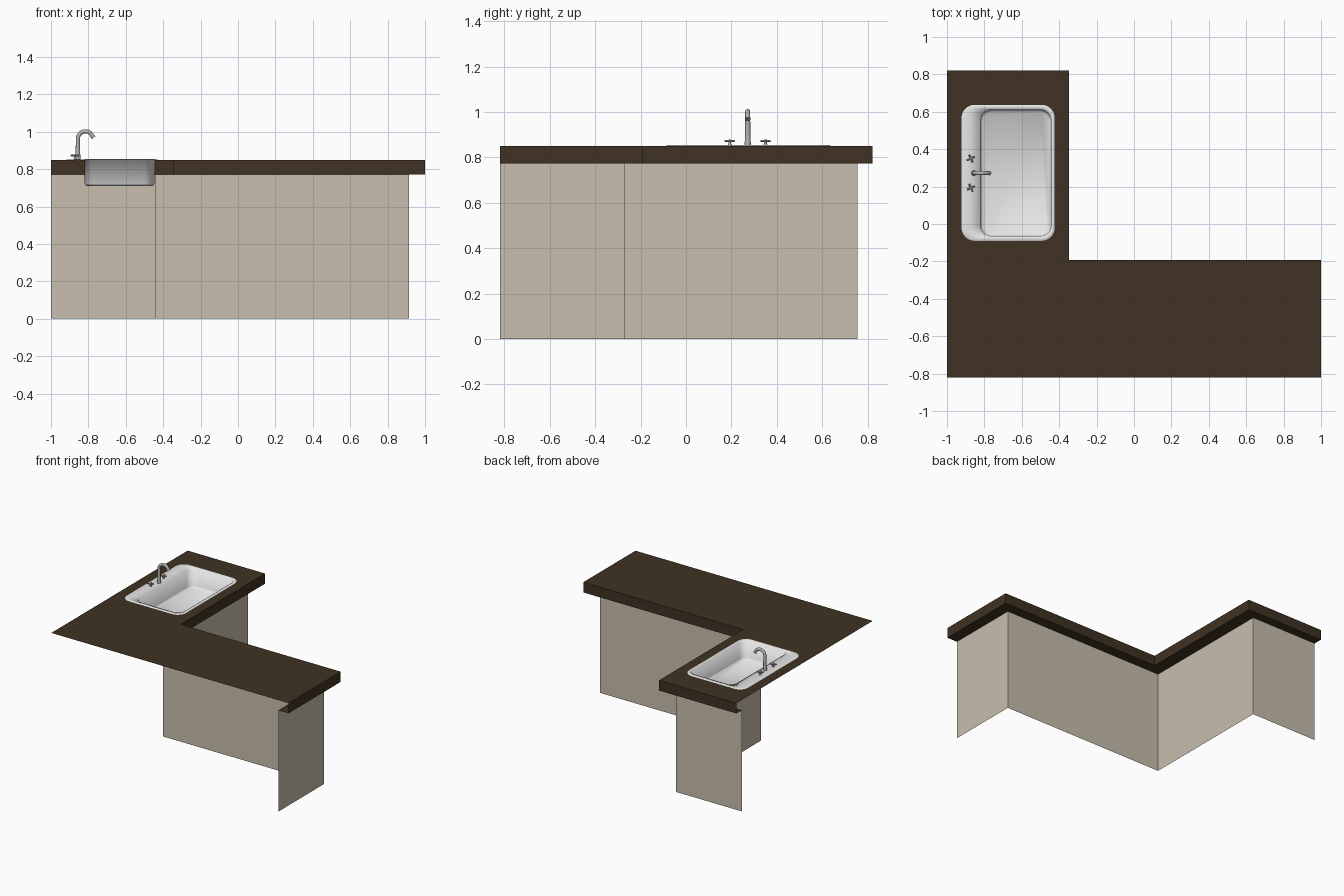
import bpy, bmesh, math
from mathutils import Matrix, Vector

if "Cube" in bpy.data.objects:
    bpy.data.objects.remove(bpy.data.objects["Cube"])


def material(name, rgb):
    m = bpy.data.materials.new(name)
    m.diffuse_color = (*rgb, 1)
    m.use_nodes = True
    m.node_tree.nodes["Principled BSDF"].inputs["Base Color"].default_value = m.diffuse_color
    return m


BROWN = material("dark brown", (0.050, 0.032, 0.016))
BEIGE = material("beige", (0.58, 0.52, 0.42))
WHITE = material("sink white", (0.80, 0.80, 0.80))
METAL = material("metal grey", (0.45, 0.45, 0.43))

TOP, UNDER = 0.85, 0.772
# open paths along the visible sides: counter edge and cabinet panels
EDGE = [(1, -0.82), (1, -0.192), (-0.348, -0.192), (-0.348, 0.822), (-1, 0.822)]
PANEL = [(0.914, -0.82), (0.914, -0.27), (-0.444, -0.27), (-0.444, 0.755), (-1, 0.755)]


def finish(bm, name, mat, smooth=False):
    me = bpy.data.meshes.new(name)
    bm.to_mesh(me)
    bm.free()
    ob = bpy.data.objects.new(name, me)
    bpy.context.collection.objects.link(ob)
    me.materials.append(mat)
    for p in me.polygons:
        p.use_smooth = smooth
    return ob


def loop(bm, pts, z):
    return [bm.verts.new((x, y, z)) for x, y in pts]


def bridge(bm, a, b, closed=False):
    n = len(a)
    for i in range(n if closed else n - 1):
        j = (i + 1) % n
        bm.faces.new((a[i], a[j], b[j], b[i]))


def rounded(x0, x1, y0, y1, r, seg=8):
    pts = []
    for k, (cx, cy) in enumerate([(x1 - r, y1 - r), (x0 + r, y1 - r), (x0 + r, y0 + r), (x1 - r, y0 + r)]):
        for i in range(seg + 1):
            a = math.pi / 2 * (k + i / seg)
            pts.append((cx + r * math.cos(a), cy + r * math.sin(a)))
    return pts


# countertop surface with an opening for the sink
bm = bmesh.new()
edges = []
for pts in (EDGE + [(-1, -0.82)], rounded(-0.828, -0.436, -0.072, 0.618, 0.06)):
    v = loop(bm, pts, TOP)
    edges += [bm.edges.new((v[i], v[(i + 1) % len(v)])) for i in range(len(v))]
bmesh.ops.triangle_fill(bm, use_beauty=True, edges=edges, normal=(0, 0, 1))
for f in bm.faces:
    f.normal_update()
    if f.normal.z < 0:
        f.normal_flip()
finish(bm, "countertop", BROWN)

# countertop edge band and overhang underside (wall sides stay open)
bm = bmesh.new()
low = loop(bm, EDGE, UNDER)
bridge(bm, low, loop(bm, EDGE, TOP))
bridge(bm, loop(bm, PANEL, UNDER), low)
bmesh.ops.remove_doubles(bm, verts=bm.verts, dist=1e-5)
finish(bm, "countertop_edge", BROWN)

# cabinet panels
bm = bmesh.new()
bridge(bm, loop(bm, PANEL, 0), loop(bm, PANEL, UNDER))
finish(bm, "cabinet_panels", BEIGE)

# sink: thin rim, basin wall and floor in one smooth shell
bm = bmesh.new()
rings = [
    loop(bm, rounded(-0.922, -0.424, -0.09, 0.637, 0.07), 0.8505),
    loop(bm, rounded(-0.915, -0.430, -0.083, 0.630, 0.065), 0.854),
    loop(bm, rounded(-0.820, -0.444, -0.064, 0.610, 0.055), 0.854),
    loop(bm, rounded(-0.820, -0.446, -0.062, 0.609, 0.055), 0.722),
    loop(bm, rounded(-0.810, -0.455, -0.052, 0.599, 0.050), 0.710),
]
for a, b in zip(rings, rings[1:]):
    bridge(bm, a, b, True)
bm.faces.new(rings[-1])
finish(bm, "sink", WHITE, True)

# curved tap spout, swept along a path and slightly tapered
path = [(-0.856, 0.85, 1.35), (-0.856, 0.875, 1.15), (-0.856, 0.92, 1.05)]
for i in range(13):
    a = math.radians(180 - 160 * i / 12)
    path.append((-0.816 + 0.04 * math.cos(a), 0.962 + 0.04 * math.sin(a), 1.0))
path.append((-0.772, 0.968, 1.1))
cu = bpy.data.curves.new("tap_spout", "CURVE")
cu.dimensions = "3D"
cu.bevel_depth = 0.011
cu.bevel_resolution = 4
cu.use_fill_caps = True
sp = cu.splines.new("POLY")
sp.points.add(len(path) - 1)
for p, (x, z, r) in zip(sp.points, path):
    p.co = (x, 0.272, z, 1)
    p.radius = r
cu.materials.append(METAL)
spout = bpy.data.objects.new("tap_spout", cu)
bpy.context.collection.objects.link(spout)
bpy.context.view_layer.objects.active = spout
spout.select_set(True)
bpy.ops.object.convert(target="MESH")
bpy.ops.object.shade_smooth_by_angle(angle=math.radians(40))


# tap handles: stem with a foot and a four-armed cross on top
def cylinder(bm, r1, r2, h, mat):
    bmesh.ops.create_cone(bm, cap_ends=True, segments=12, radius1=r1, radius2=r2, depth=h, matrix=mat)


for name, y in (("tap_handle_right", 0.193), ("tap_handle_left", 0.350)):
    bm = bmesh.new()
    base = Vector((-0.872, y, 0))
    cylinder(bm, 0.010, 0.007, 0.008, Matrix.Translation(base + Vector((0, 0, 0.856))))
    cylinder(bm, 0.006, 0.006, 0.028, Matrix.Translation(base + Vector((0, 0, 0.864))))
    for ang in (25, 115):
        cylinder(bm, 0.0045, 0.0045, 0.046,
                 Matrix.Translation(base + Vector((0, 0, 0.873)))
                 @ Matrix.Rotation(math.radians(ang), 4, "Z")
                 @ Matrix.Rotation(math.pi / 2, 4, "Y"))
    ob = finish(bm, name, METAL)
    bpy.ops.object.select_all(action="DESELECT")
    ob.select_set(True)
    bpy.context.view_layer.objects.active = ob
    bpy.ops.object.shade_smooth_by_angle(angle=math.radians(40))
